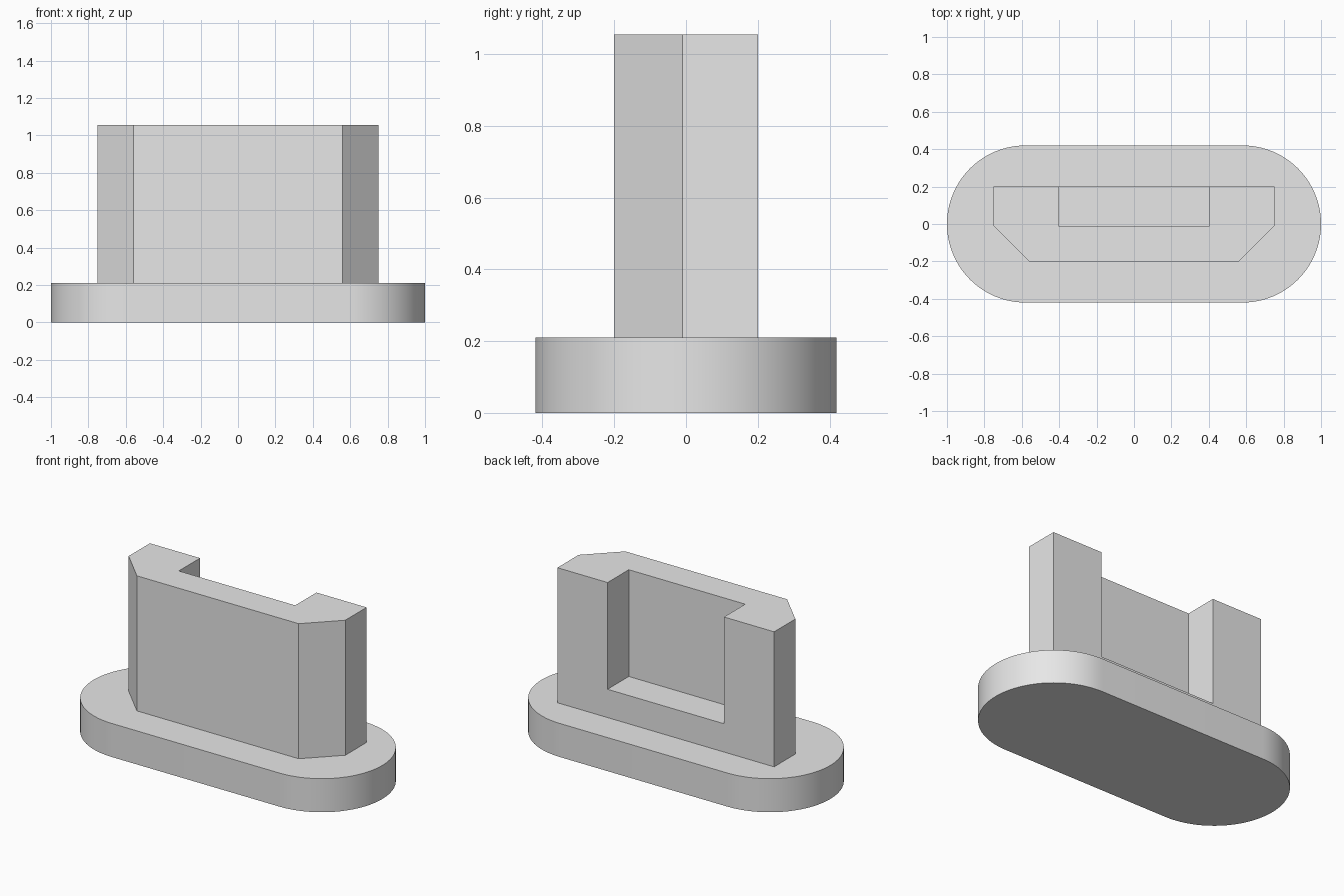
import bpy
import bmesh
from math import cos, sin, pi

cube = bpy.data.objects.get("Cube")
if cube:
    bpy.data.objects.remove(cube, do_unlink=True)

BASE_TOP = 0.21
WALL_TOP = 1.055
SILL = 0.387
RADIUS = 0.42

grey = bpy.data.materials.new("light grey")
grey.use_nodes = True
grey.diffuse_color = (0.8, 0.8, 0.8, 1)
grey.node_tree.nodes["Principled BSDF"].inputs["Base Color"].default_value = (0.8, 0.8, 0.8, 1)


def extrude_outline(name, outline, bottom, top):
    """Make a closed prism from a counter-clockwise outline."""
    bm = bmesh.new()
    face = bm.faces.new([bm.verts.new((x, y, bottom)) for x, y in outline])
    result = bmesh.ops.extrude_face_region(bm, geom=[face], use_keep_orig=True)
    raised = [v for v in result["geom"] if isinstance(v, bmesh.types.BMVert)]
    bmesh.ops.translate(bm, verts=raised, vec=(0, 0, top - bottom))
    bmesh.ops.recalc_face_normals(bm, faces=bm.faces)
    mesh = bpy.data.meshes.new(name)
    bm.to_mesh(mesh)
    bm.free()
    mesh.materials.append(grey)
    obj = bpy.data.objects.new(name, mesh)
    bpy.context.collection.objects.link(obj)
    return obj


def activate(obj):
    bpy.ops.object.select_all(action="DESELECT")
    obj.select_set(True)
    bpy.context.view_layer.objects.active = obj


# Rounded base plate: two half circles joined by straight sides
STEPS = 40
arc = [(RADIUS * cos(a), RADIUS * sin(a))
       for a in (pi * i / STEPS - pi / 2 for i in range(STEPS + 1))]
shift = 1 - RADIUS
outline = [(x + shift, y) for x, y in arc] + [(-x - shift, -y) for x, y in arc]
base = extrude_outline("base_plate", outline, 0, BASE_TOP)
activate(base)
bpy.ops.object.shade_smooth_by_angle()

# Upright block with chamfered front corners, seated slightly in the base
half = [(0.56, -0.2), (0.75, -0.01), (0.75, 0.2)]
block = extrude_outline("upright_block", half + [(-x, y) for x, y in reversed(half)],
                        BASE_TOP - 0.02, WALL_TOP)

# Pocket open to the back and top, leaving a low sill
pocket = [(-0.403, -0.01), (0.403, -0.01), (0.403, 0.4), (-0.403, 0.4)]
cutter = extrude_outline("pocket_cutter", pocket, SILL, WALL_TOP + 0.2)
cutter.hide_render = True
cut = block.modifiers.new("pocket", "BOOLEAN")
cut.operation = "DIFFERENCE"
cut.solver = "EXACT"
cut.object = cutter
activate(block)
bpy.ops.object.modifier_apply(modifier=cut.name)
bpy.data.objects.remove(cutter, do_unlink=True)
